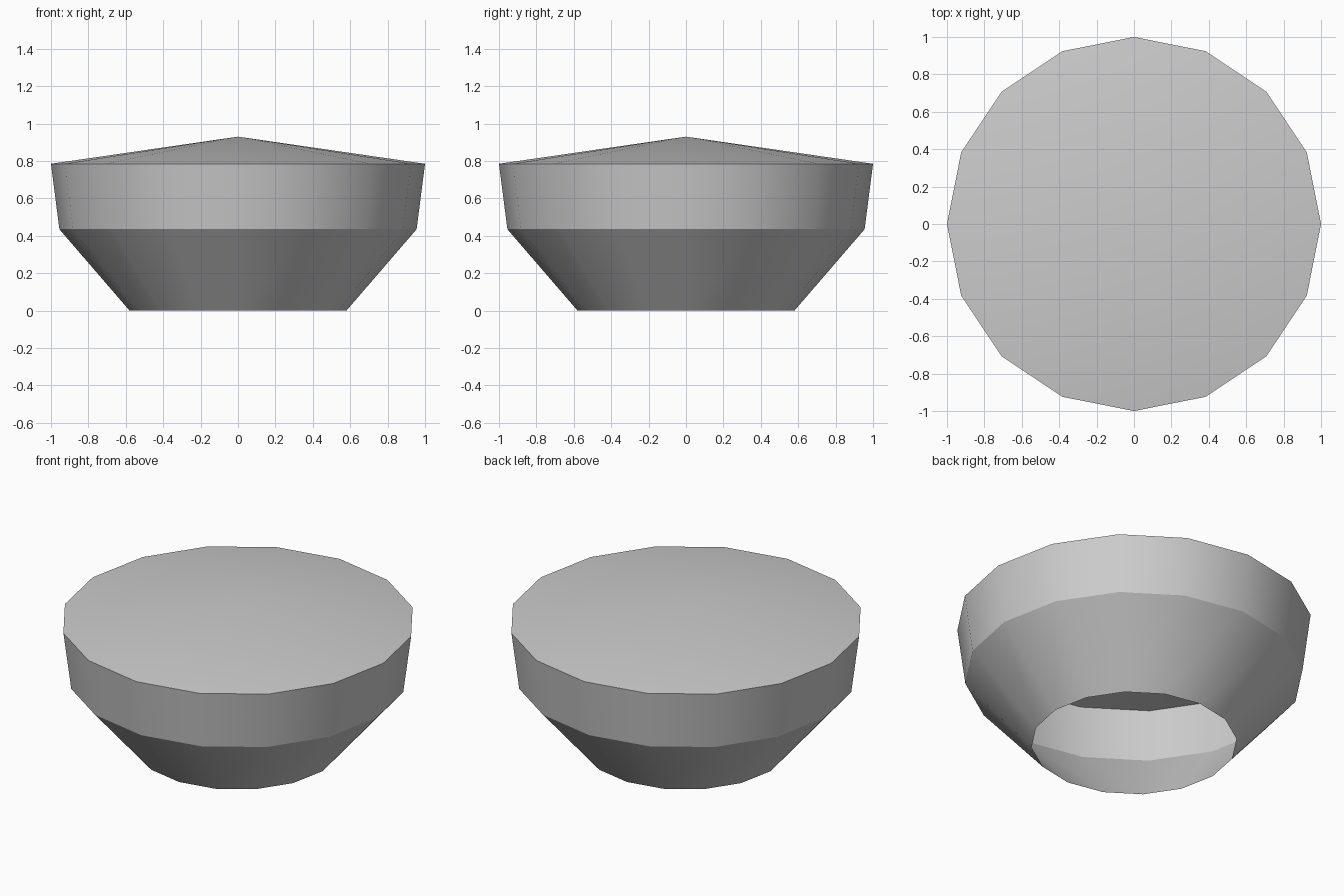
import bpy
import bmesh
import math

cube = bpy.data.objects.get("Cube")
if cube:
    bpy.data.objects.remove(cube, do_unlink=True)

SIDES = 16

# Single plain grey
grey = bpy.data.materials.new("light_grey")
grey.use_nodes = True
colour = (0.6, 0.6, 0.6, 1)
grey.diffuse_color = colour
grey.node_tree.nodes["Principled BSDF"].inputs["Base Color"].default_value = colour


def ring(bm, radius, z):
    return [bm.verts.new((radius * math.cos(2 * math.pi * i / SIDES),
                          radius * math.sin(2 * math.pi * i / SIDES), z))
            for i in range(SIDES)]


# Thin open-bottomed shell: flared base, steep wall, shallow cone roof
bm = bmesh.new()
rings = [ring(bm, r, z) for r, z in ((0.58, 0), (0.955, 0.435), (1, 0.785))]
apex = bm.verts.new((0, 0, 0.93))
for i in range(SIDES):
    j = (i + 1) % SIDES
    for low, high in zip(rings, rings[1:]):
        bm.faces.new((low[i], low[j], high[j], high[i]))
    bm.faces.new((rings[-1][i], rings[-1][j], apex))

mesh = bpy.data.meshes.new("bowl_shell")
bm.to_mesh(mesh)
bm.free()
mesh.materials.append(grey)
shell = bpy.data.objects.new("bowl_shell", mesh)
bpy.context.collection.objects.link(shell)

# Smooth around the sides, crisp at the two rims
bpy.context.view_layer.objects.active = shell
shell.select_set(True)
bpy.ops.object.shade_smooth_by_angle(angle=math.radians(30))
